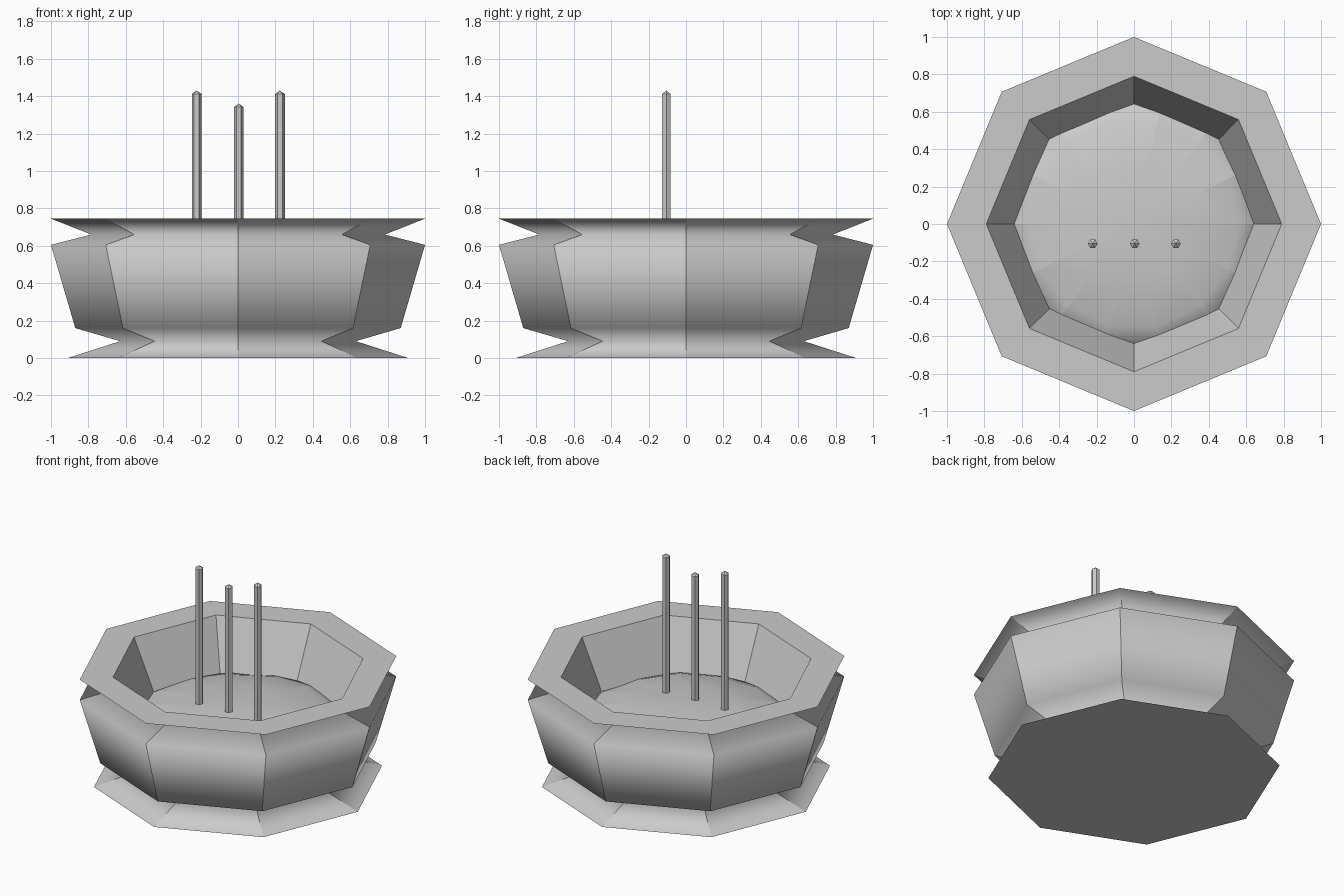
import bpy, bmesh, random
from math import cos, sin, pi

if "Cube" in bpy.data.objects:
    bpy.data.objects.remove(bpy.data.objects["Cube"])

random.seed(3)


def lathe(name, profile, sides, loc=(0, 0, 0), jitter=0.0, smooth_bands=0, cap_start=True, cap_end=True):
    """Turn (radius, z) points around z; the first smooth_bands bands blend vertically."""
    bm = bmesh.new()
    rings = []
    for r, z in profile:
        if r == 0:
            rings.append([bm.verts.new((0, 0, z))])
        else:
            rings.append([bm.verts.new((r * cos(2 * pi * i / sides), r * sin(2 * pi * i / sides),
                                        z + random.uniform(-jitter, jitter))) for i in range(sides)])
    for k, (a, b) in enumerate(zip(rings, rings[1:])):
        for i in range(sides):
            j = (i + 1) % sides
            vs = [a[i], a[j]] if len(a) > 1 else [a[0]]
            vs += [b[j], b[i]] if len(b) > 1 else [b[0]]
            f = bm.faces.new(vs)
            f.smooth = k < smooth_bands
    # vertical ribs stay crisp
    for a, b in zip(rings[:smooth_bands], rings[1:]):
        for u, v in zip(a, b):
            bm.edges.get((u, v)).smooth = False
    if cap_start and len(rings[0]) > 1:
        bm.faces.new(rings[0][::-1])
    if cap_end and len(rings[-1]) > 1:
        bm.faces.new(rings[-1])
    bmesh.ops.recalc_face_normals(bm, faces=bm.faces)
    me = bpy.data.meshes.new(name)
    bm.to_mesh(me)
    bm.free()
    ob = bpy.data.objects.new(name, me)
    ob.location = loc
    bpy.context.collection.objects.link(ob)
    return ob


# octagonal bowl: foot, waist, belly, neck, flat rim, inner wall, inner floor
lathe("bowl", [(0.91, 0), (0.63, 0.09), (0.87, 0.16), (1.0, 0.605), (0.785, 0.66),
               (1.0, 0.745), (0.79, 0.745), (0.61, 0.34)], 8, smooth_bands=5)

# slightly uneven mound of ash filling the bowl
lathe("ash", [(0.72, 0.36), (0.72, 0.385), (0.56, 0.44), (0.32, 0.483), (0, 0.495)],
      14, jitter=0.008, smooth_bands=4)

# three hexagonal incense sticks with blunt pointed tips
for label, x, top in (("left", -0.221, 1.43), ("middle", 0.004, 1.36), ("right", 0.224, 1.43)):
    lathe("stick_" + label, [(0.026, 0.45), (0.026, top - 0.018), (0, top)], 6, loc=(x, -0.105, 0))
